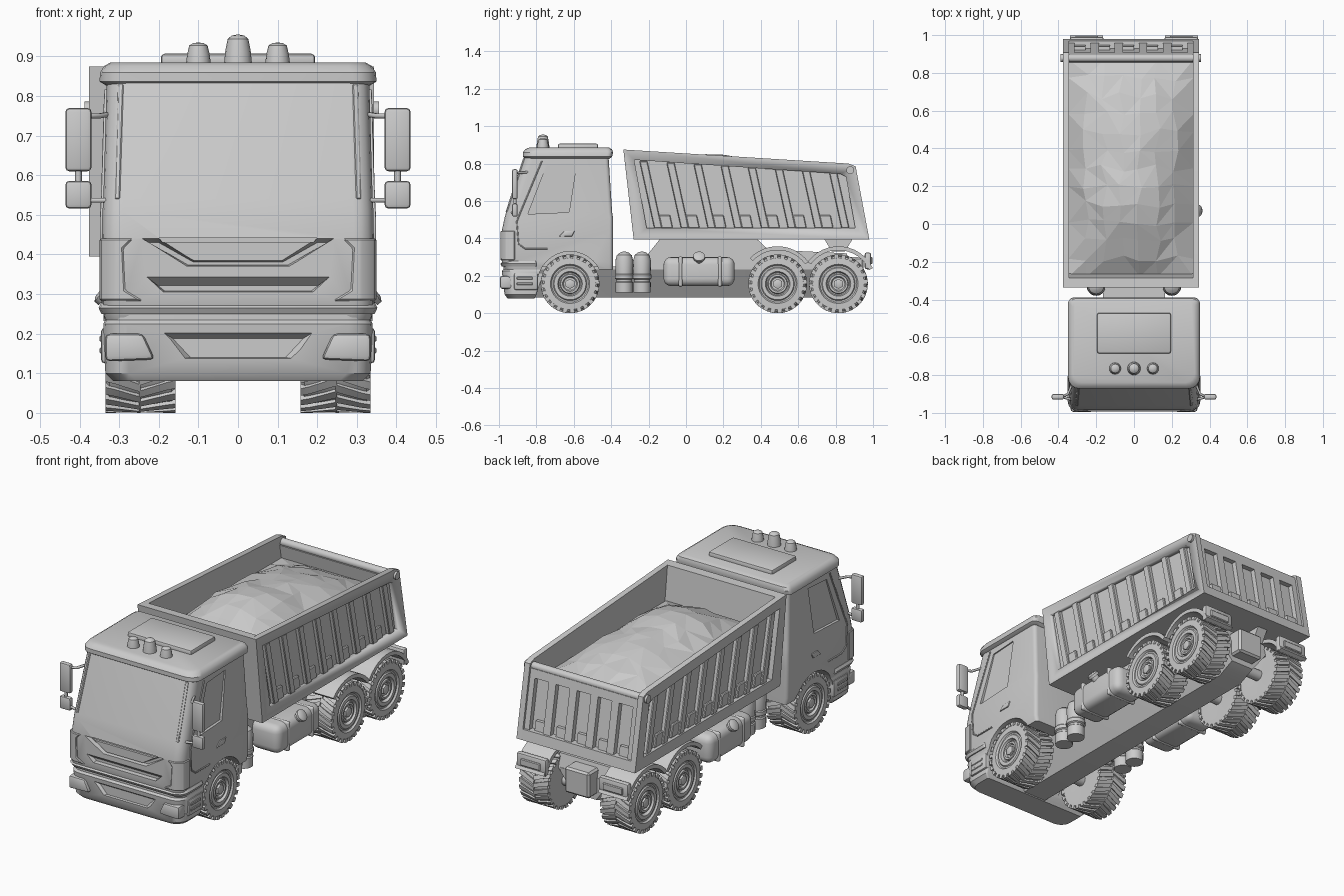
import bpy, bmesh, math, random
from mathutils import Matrix, Vector

if "Cube" in bpy.data.objects:
    bpy.data.objects.remove(bpy.data.objects["Cube"])

random.seed(4)
grey = bpy.data.materials.new("plain_grey")
grey.diffuse_color = (0.6, 0.6, 0.6, 1)
grey.use_nodes = True
grey.node_tree.nodes["Principled BSDF"].inputs["Base Color"].default_value = grey.diffuse_color


def make(name, bm, bevel=0.0, seg=2, smooth=True):
    bmesh.ops.recalc_face_normals(bm, faces=bm.faces)
    if bevel:
        sharp = [e for e in bm.edges if len(e.link_faces) == 2 and e.calc_face_angle() > 0.5]
        bmesh.ops.bevel(bm, geom=sharp, offset=bevel, segments=seg, profile=0.5,
                        affect='EDGES', clamp_overlap=True)
    me = bpy.data.meshes.new(name)
    bm.to_mesh(me)
    bm.free()
    ob = bpy.data.objects.new(name, me)
    bpy.context.collection.objects.link(ob)
    me.materials.append(grey)
    if smooth:
        shade(ob)
    return ob


def shade(ob):
    bpy.ops.object.select_all(action='DESELECT')
    ob.select_set(True)
    bpy.context.view_layer.objects.active = ob
    bpy.ops.object.shade_smooth_by_angle(angle=math.radians(32))


def skin(bm, rings):
    """Join rings of points into a capped surface."""
    vs = [[bm.verts.new(p) for p in r] for r in rings]
    n = len(vs[0])
    for a, b in zip(vs, vs[1:]):
        for i in range(n):
            bm.faces.new((a[i], a[(i + 1) % n], b[(i + 1) % n], b[i]))
    bm.faces.new(vs[0])
    bm.faces.new(vs[-1])


def solid(name, rings, bevel=0.0, seg=2):
    bm = bmesh.new()
    skin(bm, rings)
    return make(name, bm, bevel, seg)


def prism(name, pts, a, b, axis='x', bevel=0.0, seg=2):
    """Extrude (y,z) points along x, or (x,z) points along y."""
    return solid(name, [[(t, p, q) if axis == 'x' else (p, t, q) for p, q in pts] for t in (a, b)],
                 bevel, seg)


def box(name, x0, x1, y0, y1, z0, z1, bevel=0.0, seg=2):
    return prism(name, [(y0, z0), (y1, z0), (y1, z1), (y0, z1)], x0, x1, 'x', bevel, seg)


def loft(name, sections):
    """Rounded plan sections: z, front y, back y, half width, front and back corner radius."""
    rings = []
    for z, yf, yb, w, rf, rb in sections:
        ring = []
        for cx, cy, r, a0 in ((w - rb, yb - rb, rb, 0), (rb - w, yb - rb, rb, 90),
                              (rf - w, yf + rf, rf, 180), (w - rf, yf + rf, rf, 270)):
            for k in range(5):
                a = math.radians(a0 + k * 22.5)
                ring.append((cx + r * math.cos(a), cy + r * math.sin(a), z))
        rings.append(ring)
    return solid(name, rings)


def lathe_bm(bm, prof, mat, n):
    """Spin (radius, height) points about an axis given by mat."""
    skin(bm, [[mat @ Vector((r * math.cos(2 * math.pi * k / n), r * math.sin(2 * math.pi * k / n), h))
               for k in range(n)] for r, h in prof])


def lathe(name, prof, loc, rot=Matrix(), n=20):
    bm = bmesh.new()
    lathe_bm(bm, prof, Matrix.Translation(loc) @ rot, n)
    return make(name, bm)


def tube(name, pts, r):
    cu = bpy.data.curves.new(name, 'CURVE')
    cu.dimensions = '3D'
    cu.bevel_depth, cu.bevel_resolution = r, 1
    sp = cu.splines.new('POLY')
    sp.points.add(len(pts) - 1)
    for p, c in zip(sp.points, pts):
        p.co = (*c, 1)
    cu.materials.append(grey)
    bpy.context.collection.objects.link(bpy.data.objects.new(name, cu))


def cut(ob, cutter):
    m = ob.modifiers.new("cut", 'BOOLEAN')
    m.object, m.solver = cutter, 'EXACT'
    bpy.context.view_layer.objects.active = ob
    bpy.ops.object.modifier_apply(modifier="cut")
    bpy.data.objects.remove(cutter)


def arc(cy, cz, r, a0, a1, n=12):
    return [(cy + r * math.cos(math.radians(a0 + (a1 - a0) * k / n)),
             cz + r * math.sin(math.radians(a0 + (a1 - a0) * k / n))) for k in range(n + 1)]


def mirror_x(pts):
    return pts + [(-x, z) for x, z in reversed(pts)]


def taper(front, back, yb):
    """Cutter that narrows from the front opening to its back face."""
    return solid("cutter", [[(x, y, z) for x, z in mirror_x(p)] for y, p in ((-.99, front), (yb, back))])


# Cab shell, bumper and roof
cab = loft("cab", [(.235, -.97, -.39, .335, .05, .02), (.27, -.985, -.39, .343, .05, .02),
                   (.44, -.985, -.39, .343, .05, .02), (.51, -.97, -.39, .342, .05, .02),
                   (.54, -.962, -.395, .34, .05, .02), (.85, -.86, -.415, .331, .05, .02)])
bumper = loft("bumper", [(.08, -.955, -.81, .315, .06, .01), (.10, -.97, -.80, .335, .06, .01),
                         (.225, -.985, -.76, .34, .06, .01), (.235, -.975, -.76, .335, .06, .01),
                         (.262, -.975, -.76, .335, .06, .01)])
loft("roof", [(.825, -.855, -.41, .33, .05, .03), (.837, -.872, -.395, .35, .06, .03),
              (.86, -.872, -.39, .348, .06, .03), (.876, -.86, -.395, .338, .06, .03),
              (.885, -.84, -.41, .322, .05, .03)])
loft("bumper_lip", [(.25, -.985, -.80, .345, .06, .01), (.265, -.993, -.80, .352, .06, .01),
                    (.28, -.975, -.80, .345, .06, .01)])
# Grille openings, bumper opening, wheel arches and side windows
cut(cab, taper([(.13, .37), (.245, .442), (.2, .442), (.11, .385)],
               [(.127, .374), (.225, .43), (.2, .43), (.113, .381)], -.962))
cut(cab, prism("cutter", mirror_x([(.19, .43), (.2, .442)]), -1.1, -.972, 'y'))
cut(cab, taper([(.19, .305), (.235, .347)], [(.185, .308), (.205, .322)], -.962))
cut(bumper, taper([(.15, .135), (.195, .207)], [(.12, .14), (.165, .188)], -.962))
for s in (-1, 1):
    for part in (cab, bumper):
        cut(part, prism("cutter", arc(-.62, .155, .175, 0, 360, 32)[:-1], s * .15, s * .5))
    cut(cab, prism("cutter", [(-.745, .79), (-.585, .80), (-.625, .54), (-.845, .53)], s * .326, s * .5))
shade(cab)
shade(bumper)

# Rooftop hatch and beacons
box("roof_hatch", -.195, .195, -.685, -.47, .87, .907, .01)
for x, h in ((-.1, .05), (0, .07), (.1, .05)):
    r = .035 if x == 0 else .031
    lathe("beacon", [(r, 0), (r * .92, h * .4), (r * .75, h * .85), (r * .45, h * .97), (.004, h)],
          (x, -.765, .885), n=16)

for s in (-1, 1):
    # Windscreen pillars
    solid("windscreen_pillar", [[(s * x, y, z) for x, y in p] for z, p in (
        (.54, ((.298, -.966), (.312, -.962), (.312, -.93), (.298, -.93))),
        (.83, ((.289, -.871), (.303, -.867), (.303, -.84), (.289, -.84))))], .003, 1)
    # Corner lights and fog lights
    solid("headlight", [[(s * x, y, z) for x, y in ((x0, -.96), (x0, -.992), (.31, -.99), (.345, -.965),
          (.35, -.915), (.325, -.915))] for z, x0 in ((.283, .24), (.31, .285), (.415, .29), (.44, .265))], .004, 1)
    prism("fog_light", [(s * .21, .135), (s * .335, .13), (s * .335, .2), (s * .24, .2)],
          -.994, -.93, 'y', .012)
    box("side_step", s * .30, s * .346, -.92, -.79, .125, .215, .01)
    for z in (.15, .18):
        box("step_slot", s * .34, s * .35, -.905, -.82, z, z + .015, .003, 1)
    # Door outline and handle
    tube("door_seam", [(s * x, y, z) for x, y, z in (
        (.334, -.77, .815), (.342, -.885, .54), (.345, -.905, .49), (.345, -.895, .37), (.345, -.86, .345),
        (.345, -.74, .345))], .004)
    prism("door_handle", [(-.68, .41), (-.61, .41), (-.595, .44), (-.65, .44)], s * .335, s * .349, 'x', .005)
    # Mirrors on their arms
    box("large_mirror", s * .37, s * .436, -.93, -.90, .61, .77, .01)
    box("small_mirror", s * .37, s * .436, -.93, -.90, .516, .586, .01)
    tube("mirror_post", [(s * .403, -.915, .57), (s * .403, -.915, .63)], .009)
    tube("mirror_arm", [(s * .32, -.83, .755), (s * .35, -.90, .75), (s * .38, -.915, .75)], .007)
    tube("mirror_arm", [(s * .33, -.93, .537), (s * .38, -.915, .537)], .007)
    # Air cylinders
    for y in (-.33, -.235):
        lathe("air_cylinder", [(.046, .11), (.047, .165), (.042, .17), (.042, .18), (.05, .185),
              (.05, .205), (.046, .21), (.048, .28), (.04, .31), (.022, .325), (.004, .33)], (s * .2, y, 0))
    # Fuel tank with straps and cap
    box("fuel_tank", s * .15, s * .33, -.12, .26, .145, .30, .04, 4)
    for y in (-.04, .17):
        box("tank_strap", s * .15, s * .334, y, y + .022, .141, .304, .04, 4)
    lathe("tank_cap", [(.022, -.03), (.022, .02), (.032, .021), (.032, .035), (.02, .042)],
          (s * .315, .07, .283), Matrix.Rotation(s * math.radians(50), 4, 'Y'), 16)
    # Rear mudguards and tail lights
    for y, a0, a1 in ((.49, 36, 137), (.815, 25, 144)):
        prism("mudguard", arc(y, .155, .203, a0, a1) + arc(y, .155, .182, a1, a0), s * .165, s * .34)
    box("tail_light", s * .16, s * .34, .955, .99, .235, .325, .012)
    box("tail_lens", s * .19, s * .31, .98, .997, .262, .3, .004, 1)
    # Hinge brackets under the bed
    prism("hinge_bracket", [(.74, .395), (.89, .395), (.85, .33), (.78, .33)], s * .1, s * .16)

# Chassis keel narrowing downwards, bed support, axles and tow box
solid("chassis", [[(-w, y, .25), (-w, y, .235), (-b, y, z), (b, y, z), (w, y, .235), (w, y, .25)]
                  for y, w, b, z in ((-.94, .165, .07, .085), (.78, .165, .07, .085), (.88, .15, .07, .13))])
prism("bed_support", [(-.2, .24), (-.2, .32), (-.14, .396), (.38, .396), (.44, .34), (.86, .32), (.88, .24)],
      -.165, .165)
box("tow_box", -.075, .075, .80, .95, .16, .30, .01, 1)
for y in (-.62, .49, .815):
    lathe("axle", [(.03, -.2), (.03, .2)], (0, y, .155), Matrix.Rotation(math.pi / 2, 4, 'Y'), 12)

# Wheels: turned tyre and hub with chevron lugs
TYRE = [(.05, .163), (.10, .16), (.14, .16), (.148, .168), (.148, .325), (.138, .333), (.105, .335), (.098, .326),
        (.09, .326), (.085, .332), (.066, .332), (.06, .316), (.054, .316), (.05, .328), (.04, .328), (.034, .318)]


def wheel(name, s, y):
    bm = bmesh.new()
    base = Matrix.Translation((0, y, .157)) @ Matrix.Rotation(s * math.pi / 2, 4, 'Y')
    lathe_bm(bm, TYRE, base, 32)
    lathe_bm(bm, [(.027, .3), (.027, .33), (.02, .333)], base, 6)
    n = 24
    for k in range(n):
        for half, (xa, xb) in enumerate(((.25, .158), (.246, .335))):
            a = 2 * math.pi * (k + .5 * half) / n
            skin(bm, [[base @ Vector((r * math.cos(a + sk + d), r * math.sin(a + sk + d), h))
                       for r, d in ((low, -.08), (.157, -.075), (.157, .075), (low, .08))]
                      for h, sk, low in ((xa, 0, .143), ((xa + xb * 3) / 4, .17, .143), (xb, .21, .138))])
    make(name, bm)


for s, side in ((-1, "left"), (1, "right")):
    for y, pos in ((-.62, "front"), (.49, "middle"), (.815, "rear")):
        wheel(f"{pos}_wheel_{side}", s, y)

# Tipper bed: recessed side walls with slanted ribs
CX = -.016
SIDE = [(-.335, .875), (.87, .80), (.907, .785), (.98, .395), (-.28, .395)]
for s in (-1, 1):
    wall = prism("bed_side", SIDE, CX + s * .328, CX + s * .36)
    cut(wall, prism("cutter", [(-.277, .82), (.825, .745), (.855, .73), (.905, .455), (-.21, .455)],
                    CX + s * .334, CX + s * .5))
    for k in range(8):
        y = -.17 + k * .143
        zt = .815 - .068 * (k * .143 + .02) / 1.1
        lean = .22 * (zt - .455)
        prism("side_rib", [(y, .455), (y + .042, .455), (y + .042 - lean, zt), (y - lean, zt)],
              CX + s * .331, CX + s * .356, 'x', .004, 1)
        if k < 7:
            prism("rib_foot", [(y + .04, .455), (y + .1, .455), (y + .085, .525), (y + .025, .525)],
                  CX + s * .331, CX + s * .347, 'x', .004, 1)
prism("bed_front", [(-.335, .875), (-.28, .395), (-.23, .395), (-.285, .872)], CX - .33, CX + .33)
box("bed_floor", CX - .33, CX + .33, -.27, .93, .395, .43)


# Tailgate with frame, ribs and hinge rod
def gate(name, x0, x1, z0, z1, d0, d1):
    f = lambda z: .98 - .185 * (z - .395)
    prism(name, [(f(z0) - d0, z0), (f(z0) - d1, z0), (f(z1) - d1, z1), (f(z1) - d0, z1)], CX + x0, CX + x1)


gate("tailgate", -.33, .33, .395, .755, .04, .06)
gate("tailgate_bottom_rail", -.33, .33, .395, .45, .0, .05)
gate("tailgate_top_rail", -.33, .33, .715, .76, .012, .05)
for k in range(6):
    x = -.32 + k * .128
    gate("tailgate_rib", x - .022, x + .022, .445, .72, .012, .05)
    if k < 5:
        gate("tailgate_foot", x + .02, x + .08, .445, .50, .022, .05)
lathe("hinge_rod", [(.021, -.372), (.021, .372)], (CX, .878, .765), Matrix.Rotation(math.pi / 2, 4, 'Y'), 16)

# Faceted load heap
bm = bmesh.new()
NX, NY = 7, 12
grid = []
for j in range(NY + 1):
    for i in range(NX + 1):
        u, v = 2 * i / NX - 1, 2 * j / NY - 1
        inner = abs(u) < 1 and abs(v) < 1
        jit = lambda a: random.uniform(-a, a) if inner else 0
        y = .295 + .575 * v + jit(.02)
        crest = .855 - .10 * max(0, y - .1) - .06 * max(0, .1 - y)
        z = .68 + (crest - .68) * (1 - u * u) ** .8 * (1 - abs(v) ** 3) + jit(.006)
        grid.append(bm.verts.new((CX + .331 * u + jit(.018), y, z)))
for j in range(NY):
    for i in range(NX):
        a = j * (NX + 1) + i
        q = [grid[a], grid[a + 1], grid[a + NX + 2], grid[a + NX + 1]]
        if random.random() < .5:
            q = q[1:] + q[:1]
        bm.faces.new((q[0], q[1], q[2]))
        bm.faces.new((q[0], q[2], q[3]))
make("load_heap", bm, smooth=False)
